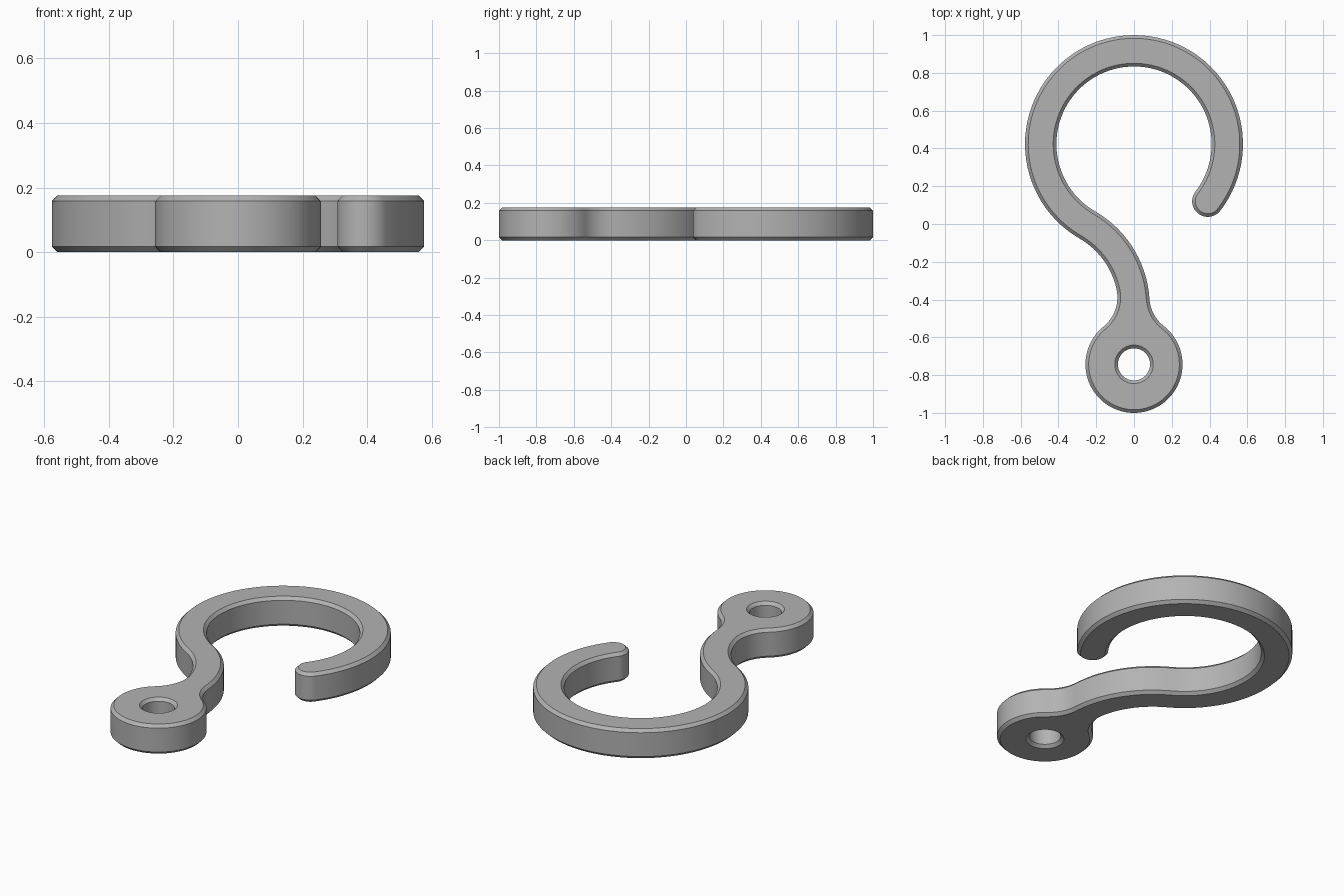
import bpy, bmesh
from math import atan2, cos, sin, radians, tau, ceil, pi
from mathutils import Vector

cube = bpy.data.objects.get("Cube")
if cube:
    bpy.data.objects.remove(cube, do_unlink=True)

HEIGHT, CHAMFER = 0.175, 0.017
OUTER, INNER = 0.577, 0.411            # edge radii of the ring and the S-bend
MID, HALF = (OUTER + INNER) / 2, (OUTER - INNER) / 2
EYE_R, HOLE_R, FILLET = 0.257, 0.085, 0.2
TIP = radians(-37.7)
BEND = radians(60)                     # direction from bend centre to ring centre

ring = Vector((0, 1 - OUTER))
bend = ring - 2 * MID * Vector((cos(BEND), sin(BEND)))
eye = Vector((0, EYE_R - 1))
tip = ring + MID * Vector((cos(TIP), sin(TIP)))


def meet(a, ra, b, rb):
    """Upper crossing point of two circles."""
    d = b - a
    along = (ra * ra - rb * rb + d.length_squared) / (2 * d.length)
    u = d.normalized()
    return a + u * along + Vector((-u.y, u.x)) * (ra * ra - along * along) ** 0.5


def toward(a, b):
    return atan2(b.y - a.y, b.x - a.x)


left = meet(bend, INNER - FILLET, eye, EYE_R + FILLET)
right = meet(bend, OUTER + FILLET, eye, EYE_R + FILLET)

# Tangent arcs around the outline: centre, radius, start, end, turn (1 convex, -1 concave)
ARCS = [
    (eye, EYE_R, toward(eye, left), toward(eye, right), 1),
    (right, FILLET, toward(right, eye), toward(right, bend), -1),
    (bend, OUTER, toward(bend, right), BEND, 1),
    (ring, INNER, BEND + pi, TIP, -1),
    (tip, HALF, TIP + pi, TIP, 1),
    (ring, OUTER, TIP, BEND + pi, 1),
    (bend, INNER, BEND, toward(bend, left), -1),
    (left, FILLET, toward(bend, left), toward(left, eye), -1),
]


def outline(inset):
    pts = []
    for c, r, start, end, turn in ARCS:
        sweep = ((end - start) * turn) % tau
        n = max(6, ceil(sweep / radians(4)))
        for i in range(n):
            a = start + turn * sweep * i / n
            pts.append(c + (r - turn * inset) * Vector((cos(a), sin(a))))
    return pts


def hole(inset):
    return [eye + (HOLE_R + inset) * Vector((cos(-tau * i / 64), sin(-tau * i / 64)))
            for i in range(64)]


# Chamfered walls of the hook and of the eye hole
bm = bmesh.new()
levels = [(0, CHAMFER), (CHAMFER, 0), (HEIGHT - CHAMFER, 0), (HEIGHT, CHAMFER)]
for shape in (outline, hole):
    loops = [[bm.verts.new((p.x, p.y, z)) for p in shape(inset)] for z, inset in levels]
    for lo, hi in zip(loops, loops[1:]):
        for i in range(len(lo)):
            j = (i + 1) % len(lo)
            bm.faces.new((lo[i], lo[j], hi[j], hi[i]))

# Flat top and bottom around the hole
for z in (0, HEIGHT):
    rim = [e for e in bm.edges if all(abs(v.co.z - z) < 1e-5 for v in e.verts)]
    bmesh.ops.triangle_fill(bm, edges=rim, use_beauty=True, normal=(0, 0, 1 if z else -1))
bmesh.ops.recalc_face_normals(bm, faces=bm.faces)

mesh = bpy.data.meshes.new("hook")
bm.to_mesh(mesh)
bm.free()
hook = bpy.data.objects.new("hook", mesh)
bpy.context.collection.objects.link(hook)

GREY = (0.45, 0.45, 0.45, 1)
mat = bpy.data.materials.new("grey")
mat.use_nodes = True
mat.diffuse_color = GREY
mat.node_tree.nodes["Principled BSDF"].inputs["Base Color"].default_value = GREY
mesh.materials.append(mat)

bpy.ops.object.select_all(action="DESELECT")
hook.select_set(True)
bpy.context.view_layer.objects.active = hook
bpy.ops.object.shade_smooth_by_angle(angle=radians(30))
